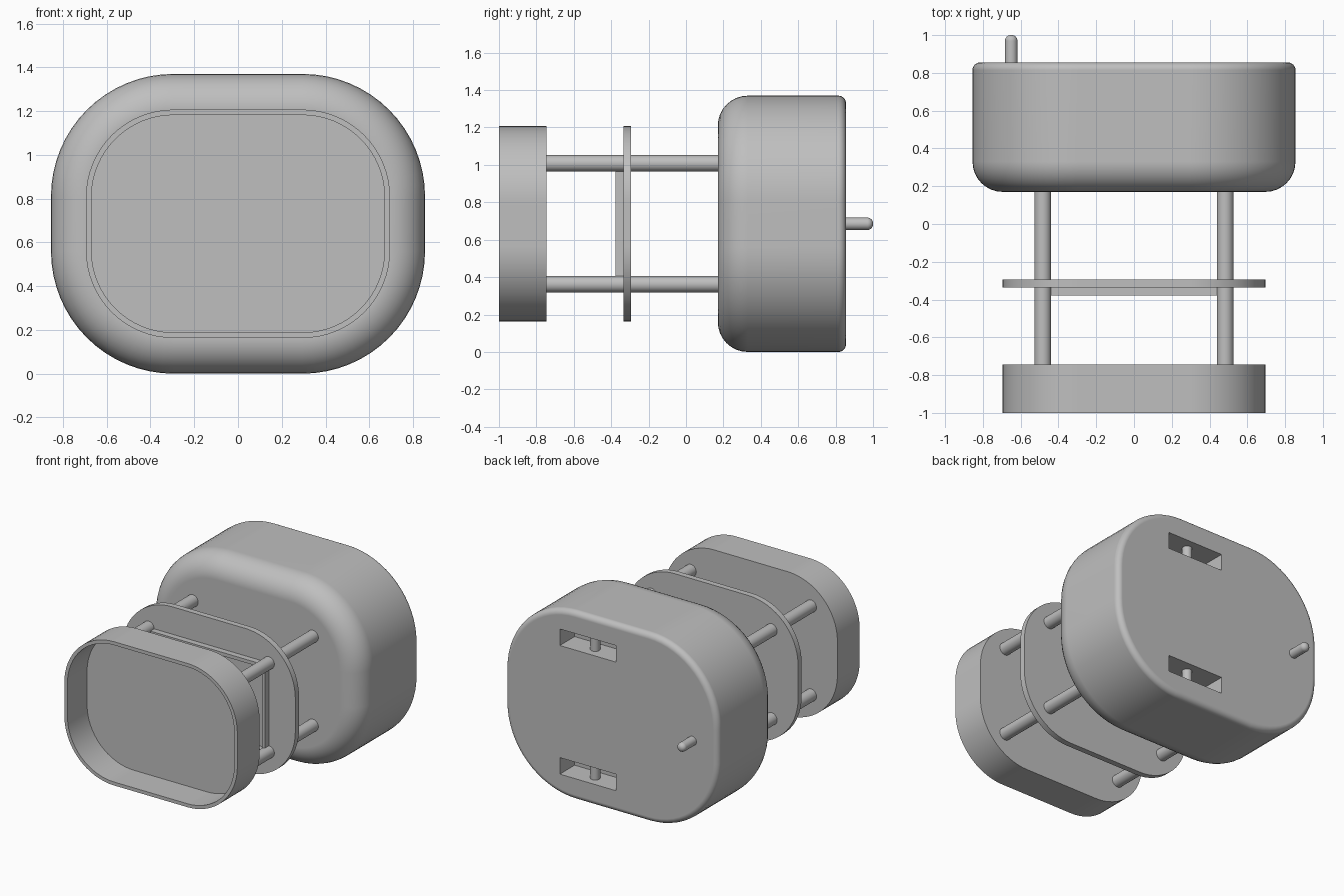
import bpy
import bmesh
from math import sin, cos, pi

old = bpy.data.objects.get("Cube")
if old:
    bpy.data.objects.remove(old, do_unlink=True)

MID = 0.685  # height of the shared axis

grey = bpy.data.materials.new("plain grey")
grey.use_nodes = True
colour = (0.52, 0.52, 0.52, 1)
grey.diffuse_color = colour
grey.node_tree.nodes["Principled BSDF"].inputs["Base Color"].default_value = colour


def outline(hx, hz, r, steps):
    """Rounded rectangle in x and z, centred on the axis."""
    pts = []
    for q, (sx, sz) in enumerate([(1, 1), (-1, 1), (-1, -1), (1, -1)]):
        for i in range(steps + 1 if r > 0 else 1):
            a = (q + i / steps) * pi / 2
            pts.append((sx * (hx - r) + r * cos(a), sz * (hz - r) + r * sin(a)))
    return pts


def loft(name, hx, hz, r, rings, at=(0, 0, MID), steps=16):
    """Skin rings given as (y, inset) of one outline and cap both ends."""
    bm = bmesh.new()
    loops = []
    for y, d in rings:
        pts = outline(hx - d, hz - d, max(r - d, 0), steps)
        loops.append([bm.verts.new((x, y, z)) for x, z in pts])
    n = len(loops[0])
    for a, b in zip(loops, loops[1:]):
        for i in range(n):
            j = (i + 1) % n
            bm.faces.new((a[i], a[j], b[j], b[i]))
    bm.faces.new(loops[0])
    bm.faces.new(loops[-1])
    bmesh.ops.remove_doubles(bm, verts=bm.verts, dist=0.00001)
    bmesh.ops.recalc_face_normals(bm, faces=bm.faces)
    mesh = bpy.data.meshes.new(name)
    bm.to_mesh(mesh)
    bm.free()
    mesh.materials.append(grey)
    obj = bpy.data.objects.new(name, mesh)
    obj.location = at
    bpy.context.collection.objects.link(obj)
    return obj


def activate(obj):
    bpy.ops.object.select_all(action="DESELECT")
    obj.select_set(True)
    bpy.context.view_layer.objects.active = obj


def smooth(obj):
    activate(obj)
    bpy.ops.object.shade_smooth_by_angle(angle=pi / 6)
    mod = obj.modifiers.new("even_shading", "WEIGHTED_NORMAL")
    mod.keep_sharp = True


def fillet(y, radius, direction, steps=8):
    """Quarter-round (y, inset) steps from the side wall to an end face at y."""
    out = []
    for i in range(steps + 1):
        a = i / steps * pi / 2
        out.append((y - direction * radius * (1 - sin(a)), radius * (1 - cos(a))))
    return out


# Main housing with a large front and small back rounding
housing = loft("housing", 0.855, MID, 0.56,
               fillet(0.17, 0.16, -1)[::-1] + fillet(0.855, 0.04, 1))

# Two mounting slots cut in the back, each with a hanging bar
SLOT_X, SLOT_Z = 0.19, 0.467
for side, label in ((1, "upper"), (-1, "lower")):
    z = MID + side * SLOT_Z
    cutter = loft("slot_cutter", 0.225, 0.06, 0, [(0.685, 0), (0.95, 0)], (SLOT_X, 0, z))
    cutter.hide_render = True
    mod = housing.modifiers.new("slot", "BOOLEAN")
    mod.operation = "DIFFERENCE"
    mod.solver = "EXACT"
    mod.object = cutter
    activate(housing)
    bpy.ops.object.modifier_apply(modifier=mod.name)
    bpy.data.objects.remove(cutter, do_unlink=True)

    bpy.ops.mesh.primitive_cylinder_add(vertices=32, radius=0.033, depth=0.14,
                                        location=(SLOT_X, 0.77, z))
    bar = bpy.context.object
    bar.name = label + "_hanging_bar"
    bar.data.materials.append(grey)
    smooth(bar)
smooth(housing)

# Rounded peg on the back
peg = loft("back_peg", 0.033, 0.033, 0.033,
           [(0.83, 0)] + fillet(1.0, 0.03, 1), (-0.65, 0, MID), 8)
smooth(peg)

# Open front tray
tray = loft("front_tray", 0.695, 0.522, 0.4,
            [(-0.745, 0), (-1, 0), (-1, 0.025), (-0.775, 0.025)])
smooth(tray)

# Middle plate and the shallow frame on its front
plate = loft("middle_plate", 0.695, 0.522, 0.4, [(-0.335, 0), (-0.293, 0)])
smooth(plate)
loft("plate_frame", 0.483, 0.323, 0,
     [(-0.32, 0), (-0.378, 0), (-0.378, 0.025), (-0.338, 0.025)])

# Four connecting rods
for sx, across in ((1, "left"), (-1, "right")):
    for sz, level in ((1, "upper"), (-1, "lower")):
        rod = loft(f"{level}_{across}_rod", 0.044, 0.044, 0.044,
                   [(-0.755, 0), (0.19, 0)], (sx * 0.483, 0, MID + sz * 0.323), 8)
        smooth(rod)
